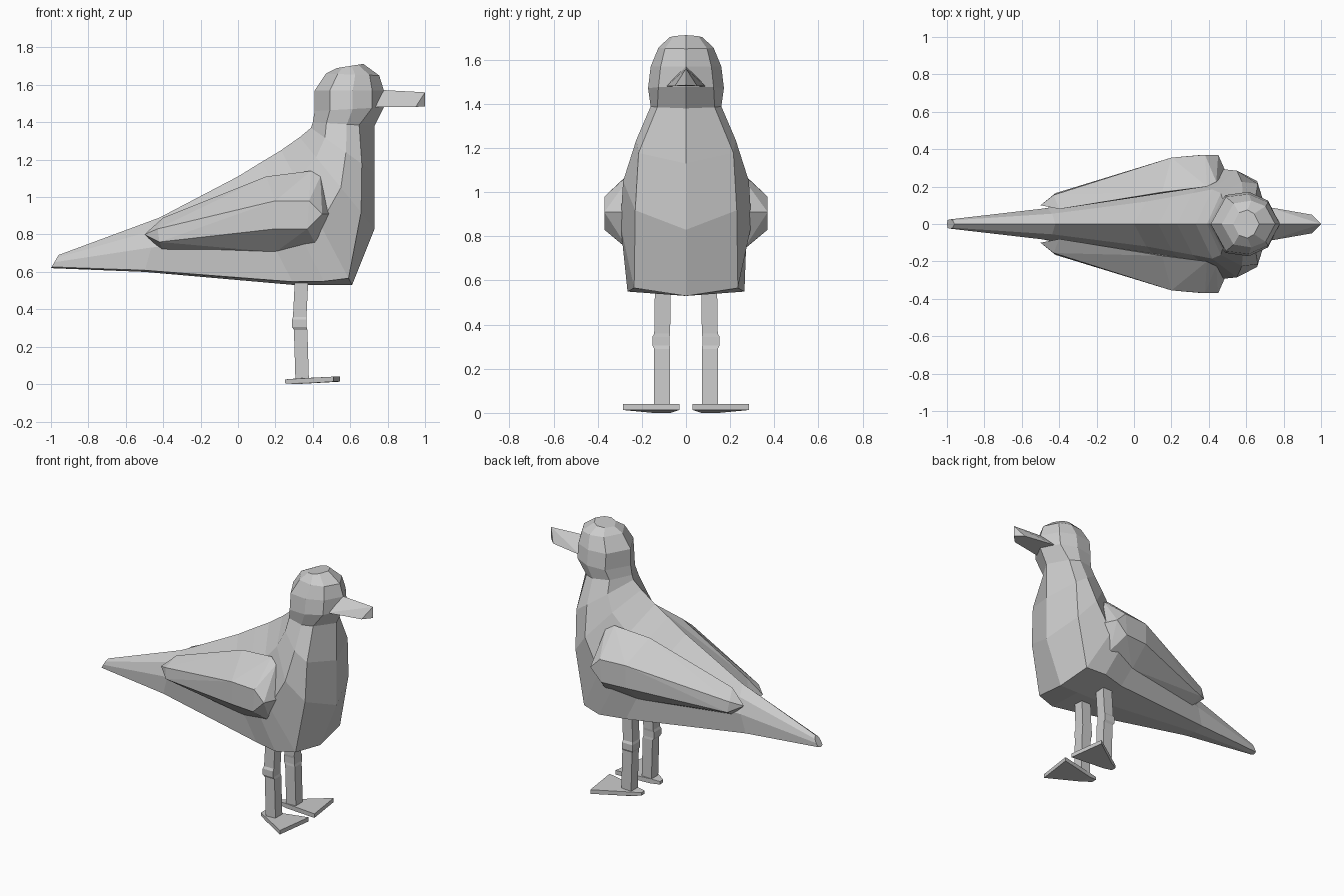
import bpy, bmesh


def finish(name, bm):
    bmesh.ops.recalc_face_normals(bm, faces=bm.faces[:])
    me = bpy.data.meshes.new(name)
    bm.to_mesh(me)
    bm.free()
    ob = bpy.data.objects.new(name, me)
    bpy.context.collection.objects.link(ob)
    return ob


def loft(name, rings):
    bm = bmesh.new()
    loops = [[bm.verts.new(p) for p in r] for r in rings]
    n = len(loops[0])
    for a, b in zip(loops, loops[1:]):
        for i in range(n):
            j = (i + 1) % n
            bm.faces.new((a[i], a[j], b[j], b[i]))
    bm.faces.new(loops[0])
    bm.faces.new(loops[-1])
    return finish(name, bm)


def hull(name, pts):
    bm = bmesh.new()
    vs = [bm.verts.new(p) for p in pts]
    bmesh.ops.convex_hull(bm, input=vs)
    bmesh.ops.delete(bm, geom=[v for v in bm.verts if not v.link_faces], context='VERTS')
    bmesh.ops.dissolve_limit(bm, angle_limit=0.02, verts=bm.verts[:], edges=bm.edges[:])
    return finish(name, bm)


# Body and head: fanned rings from tail to crown
# back x, z, belly x, z, then half widths at 25%, 55% and at fraction f
sections = [
    (-.96, .69, -1.0, .62, .020, .025, .022, .90),
    (-.42, .89, -.50, .60, .055, .085, .080, .97),
    (.00, 1.11, .30, .53, .120, .230, .220, .97),
    (.13, 1.19, .47, .53, .145, .275, .265, .97),
    (.23, 1.25, .61, .53, .165, .297, .235, .95),
    (.33, 1.32, .73, .83, .185, .285, .230, .82),
    (.39, 1.37, .73, 1.13, .165, .225, .215, .80),
    (.40, 1.40, .73, 1.38, .135, .160, .130, .75),
    (.41, 1.46, .78, 1.48, .155, .172, .125, .83),
    (.41, 1.57, .78, 1.57, .145, .160, .115, .83),
    (.47, 1.66, .755, 1.65, .110, .125, .095, .82),
    (.53, 1.69, .67, 1.712, .060, .075, .055, .80),
]
rings = []
for tx, tz, bx, bz, w1, w2, w3, f in sections:
    half = [(tx + (bx - tx) * k, w, tz + (bz - tz) * k)
            for k, w in ((.22, w1), (.55, w2), (f, w3))]
    rings.append([(tx, 0, tz)] + half + [(bx, 0, bz)]
                 + [(x, -y, z) for x, y, z in reversed(half)])
loft("body", rings)

# Beak
hull("beak", [(.72, 0, 1.575), (.72, .09, 1.48), (.72, -.09, 1.48),
              (.95, .05, 1.482), (.95, -.05, 1.482), (1, 0, 1.485), (1, 0, 1.56)])

# Wing outline against the body, then its raised outer face
wing = [(-.50, .10, .80), (-.40, .08, .71), (.20, .22, .705), (.42, .26, .74),
        (.49, .28, .91), (.44, .225, 1.11), (.39, .20, 1.14), (.15, .17, 1.11),
        (-.40, .08, .89),
        (-.42, .165, .76), (-.43, .155, .83), (.20, .355, .83), (.37, .37, .83),
        (.45, .37, .91), (.38, .37, .98), (.20, .355, .98)]

# Leg levels: z, centre x, centre y, half size
leg = [(.56, .34, .105, .036), (.36, .33, .108, .036), (.345, .328, .113, .039),
       (.305, .328, .113, .039), (.29, .335, .108, .036), (.02, .343, .108, .036)]

# Webbed foot: x, y, bottom z, top z
foot = [(.545, .03, .018, .045), (.51, .285, .018, .045), (.31, .07, .005, .035),
        (.31, .15, .005, .035), (.25, .08, .01, .03), (.25, .115, .01, .03)]

for side, s in (("left", 1), ("right", -1)):
    hull(side + "_wing", [(x, s * y, z) for x, y, z in wing])
    loft(side + "_leg", [[(x + i * h, s * (y + j * h), z)
                          for i, j in ((-1, -1), (1, -1), (1, 1), (-1, 1))]
                         for z, x, y, h in leg])
    hull(side + "_foot", [(x, s * y, z - .005) for x, y, a, b in foot for z in (a, b)])
